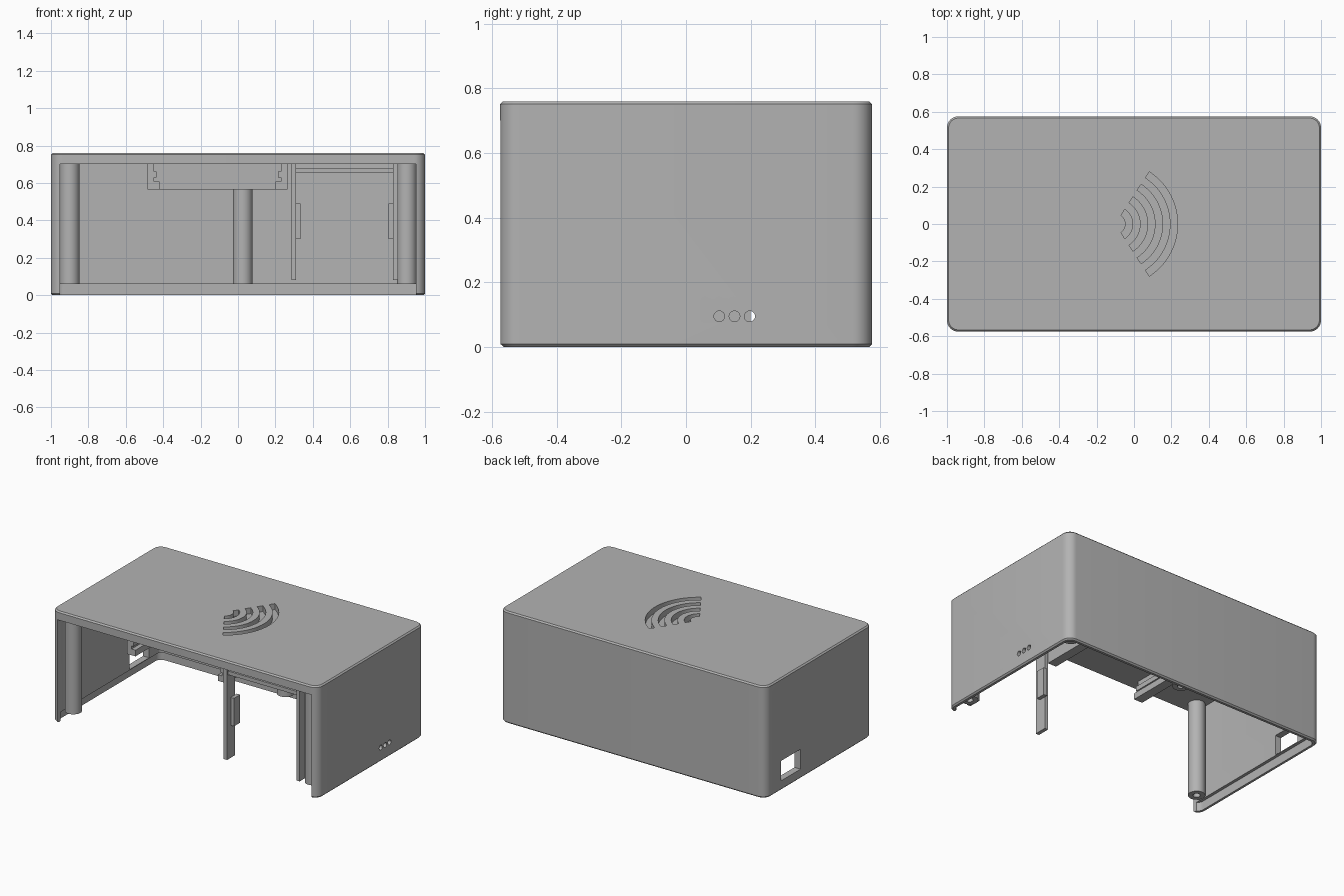
import bpy, bmesh, math

cube = bpy.data.objects.get("Cube")
if cube:
    bpy.data.objects.remove(cube, do_unlink=True)

grey = bpy.data.materials.new("matte grey plastic")
GREY = (0.45, 0.45, 0.45, 1)
grey.use_nodes = True
grey.diffuse_color = GREY
grey.node_tree.nodes["Principled BSDF"].inputs["Base Color"].default_value = GREY

# Which way a flat outline is swept
ALONG = {
    "z": lambda a, b, t: (a, b, t),
    "y": lambda a, b, t: (a, t, b),
    "x": lambda a, b, t: (t, a, b),
}


def loft(name, rings, axis="z"):
    """Capped skin through (outline, position) rings with equal point counts."""
    bm = bmesh.new()
    loops = [[bm.verts.new(ALONG[axis](a, b, t)) for a, b in pts] for pts, t in rings]
    n = len(loops[0])
    for low, high in zip(loops, loops[1:]):
        for i in range(n):
            j = (i + 1) % n
            bm.faces.new((low[i], low[j], high[j], high[i]))
    bm.faces.new(loops[0][::-1])
    bm.faces.new(loops[-1])
    bmesh.ops.recalc_face_normals(bm, faces=bm.faces)
    mesh = bpy.data.meshes.new(name)
    bm.to_mesh(mesh)
    bm.free()
    mesh.materials.append(grey)
    ob = bpy.data.objects.new(name, mesh)
    bpy.context.collection.objects.link(ob)
    return ob


def prism(name, outline, t0, t1, axis="z"):
    return loft(name, [(outline, t0), (outline, t1)], axis)


def box(name, x0, x1, y0, y1, z0, z1):
    return prism(name, [(x0, y0), (x1, y0), (x1, y1), (x0, y1)], z0, z1)


def circle(cx, cy, r, n=32):
    return [(cx + r * math.cos(math.tau * i / n), cy + r * math.sin(math.tau * i / n))
            for i in range(n)]


def rounded(hx, hy, r, steps=8):
    pts = []
    for k, (sx, sy) in enumerate([(1, 1), (-1, 1), (-1, -1), (1, -1)]):
        for i in range(steps + 1):
            a = math.pi / 2 * (k + i / steps)
            pts.append((sx * (hx - r) + r * math.cos(a), sy * (hy - r) + r * math.sin(a)))
    return pts


def arc_band(cx, r0, r1, half, n=24):
    angles = [-half + 2 * half * i / n for i in range(n + 1)]
    outer = [(cx + r1 * math.cos(a), r1 * math.sin(a)) for a in angles]
    inner = [(cx + r0 * math.cos(a), r0 * math.sin(a)) for a in reversed(angles)]
    return outer + inner


def smooth(ob):
    bpy.ops.object.select_all(action="DESELECT")
    ob.select_set(True)
    bpy.context.view_layer.objects.active = ob
    bpy.ops.object.shade_smooth_by_angle(angle=math.radians(30))


# Outer shell with rounded corners and fine chamfers
HX, HY, HZ, R, C = 1.0, 0.575, 0.76, 0.06, 0.009
full, trimmed = rounded(HX, HY, R), rounded(HX - C, HY - C, R - C)
shell = loft("shell", [(trimmed, 0), (full, C), (full, HZ - C), (trimmed, HZ)])

# Cavity, thinner bottom rim and open front
cutters = [
    prism("cavity_cutter", rounded(0.955, 0.53, 0.02), 0.03, 0.7),
    prism("rim_cutter", rounded(0.975, 0.55, 0.04), -0.1, 0.06),
    box("front_cutter", -0.953, 0.953, -0.7, -0.45, -0.1, 0.7),
    box("port_cutter", -1.1, -0.9, 0.2, 0.41, 0.065, 0.2),
]
# Row of small holes in the left wall
for y in (0.103, 0.15, 0.197):
    cutters.append(prism("indicator_cutter", circle(y, 0.095, 0.0165), 0.9, 1.1, "x"))
# Signal shaped grooves in the lid
for i in range(4):
    r = 0.055 + 0.08 * i
    cutters.append(prism("groove_cutter", arc_band(-0.1, r, r + 0.038, math.radians(57)), 0.72, 0.8))

for cutter in cutters:
    mod = shell.modifiers.new("cut", "BOOLEAN")
    mod.operation, mod.solver, mod.object = "DIFFERENCE", "EXACT", cutter
bpy.context.view_layer.update()
cut_mesh = bpy.data.meshes.new_from_object(
    shell.evaluated_get(bpy.context.evaluated_depsgraph_get()))
shell.modifiers.clear()
shell.data = cut_mesh
for cutter in cutters:
    bpy.data.objects.remove(cutter, do_unlink=True)
smooth(shell)

# Screw posts with blind bores
for name, x, y in [("front_right_post", -0.9, -0.48), ("front_left_post", 0.903, -0.48),
                   ("back_left_post", 0.903, 0.48), ("back_middle_post", 0.025, 0.475)]:
    body, bore = circle(x, y, 0.053), circle(x, y, 0.022)
    smooth(loft(name, [(body, 0.705), (body, 0.06), (bore, 0.06), (bore, 0.2)]))

# Grooved ceiling rails, mirrored, with a stop plate behind
rail = [(-0.484, 0.705), (-0.484, 0.565), (-0.42, 0.565), (-0.42, 0.607), (-0.45, 0.607),
        (-0.45, 0.628), (-0.435, 0.628), (-0.435, 0.66), (-0.45, 0.66), (-0.45, 0.705)]
prism("right_ceiling_rail", rail, -0.5, 0.3, "y")
prism("left_ceiling_rail", [(-0.22 - x, z) for x, z in rail], -0.5, 0.3, "y")
box("rail_stop", -0.484, 0.264, 0.3, 0.33, 0.565, 0.705)

# Hanging panel guides with clips, mirrored about the panel centre
for side, s in (("right", -1), ("left", 1)):
    def at(d):
        return 0.57 + s * d
    box(side + "_panel_guide", at(0.26), at(0.285), -0.56, -0.475, 0.08, 0.705)
    box(side + "_panel_clip", at(0.235), at(0.26), -0.52, -0.455, 0.3, 0.49)
box("panel_header", 0.31, 0.83, -0.55, -0.5, 0.655, 0.68)
